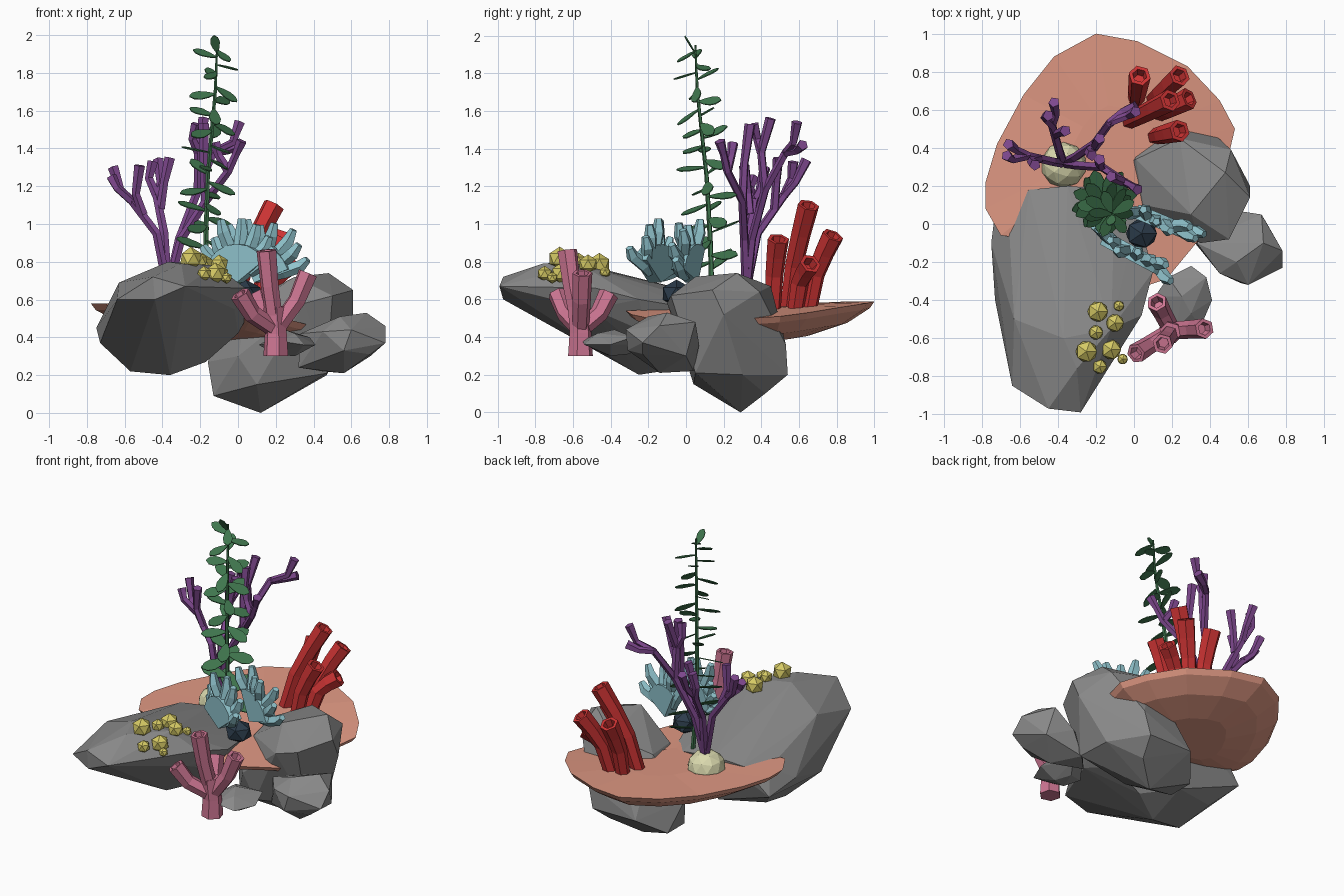
import bpy, bmesh, math, random
from mathutils import Vector, Matrix
from mathutils.bvhtree import BVHTree

random.seed(4)
cube = bpy.data.objects.get("Cube")
if cube:
    bpy.data.objects.remove(cube)


def material(name, *rgb):
    m = bpy.data.materials.new(name)
    m.use_nodes = True
    m.diffuse_color = (*rgb, 1)
    m.node_tree.nodes["Principled BSDF"].inputs["Base Color"].default_value = (*rgb, 1)
    return m


GRAY = material("stone gray", .25, .25, .25)
SALMON = material("salmon", .75, .32, .23)
RED = material("red", .6, .033, .033)
PURPLE = material("purple", .21, .065, .27)
GREEN = material("leaf green", .05, .18, .075)
TEAL = material("pale teal", .28, .55, .61)
YELLOW = material("yellow", .67, .59, .13)
PINK = material("pink", .61, .18, .29)
NAVY = material("navy", .025, .045, .07)
CREAM = material("cream", .7, .69, .42)


def finish(name, bm, mat):
    bmesh.ops.recalc_face_normals(bm, faces=bm.faces)
    mesh = bpy.data.meshes.new(name)
    bm.to_mesh(mesh)
    mesh.materials.append(mat)
    obj = bpy.data.objects.new(name, mesh)
    bpy.context.collection.objects.link(obj)


def hull(bm, points):
    verts = [bm.verts.new(p) for p in points]
    result = bmesh.ops.convex_hull(bm, input=verts)
    loose = {g for g in result["geom_interior"] + result["geom_unused"]
             if isinstance(g, bmesh.types.BMVert)}
    bmesh.ops.delete(bm, geom=[v for v in loose if not v.link_faces], context='VERTS')


def rock(name, points):
    bm = bmesh.new()
    hull(bm, points)
    finish(name, bm, GRAY)
    return bm


def bridge(bm, a, b):
    for i in range(len(a)):
        j = (i + 1) % len(a)
        bm.faces.new((a[i], a[j], b[j], b[i]))


def tube(bm, path, radii, sides=6, mouth=False):
    """Sweep a polygon along a path; a mouth leaves a hollow at the tip."""
    path = [Vector(p) for p in path]
    rings = []
    side = None

    def ring(centre, axis, radius):
        u = (side - axis * side.dot(axis)).normalized()
        v = axis.cross(u)
        angles = [math.tau * k / sides for k in range(sides)]
        return [bm.verts.new(centre + (u * math.cos(a) + v * math.sin(a)) * radius) for a in angles]

    for i, p in enumerate(path):
        axis = (path[min(i + 1, len(path) - 1)] - path[max(i - 1, 0)]).normalized()
        if side is None:
            side = axis.orthogonal()
        rings.append(ring(p, axis, radii[i]))
    if mouth:
        rings.append(ring(path[-1], axis, radii[-1] * .65))
        rings.append(ring(path[-1] - axis * .05, axis, radii[-1] * .5))
    for a, b in zip(rings, rings[1:]):
        bridge(bm, a, b)
    bm.faces.new(rings[0])
    bm.faces.new(rings[-1])


def ball(bm, centre, size, detail=1):
    m = Matrix.Translation(centre) @ Matrix.Diagonal((*size, 1))
    bmesh.ops.create_icosphere(bm, subdivisions=detail, radius=1, matrix=m)


# Boulders
main_rock = rock("large_boulder", [
    (-.3, -.76, .79), (-.37, -.6, .8), (-.12, -.55, .78), (.04, -.48, .66), (.1, -.25, .6),
    (.02, .05, .55), (-.1, .18, .56), (-.35, .2, .6), (-.55, .18, .58), (-.66, .05, .55),
    (-.75, -.1, .45), (-.73, -.4, .37), (-.63, -.5, .69), (-.64, -.85, .6), (-.44, -.97, .6),
    (-.28, -.99, .67), (-.45, -.97, .72), (-.36, -.25, .2), (-.57, -.25, .22), (-.17, -.15, .27),
    (-.3, .08, .25), (0, -.2, .42), (-.6, 0, .28), (-.02, -.5, .55), (-.72, .14, .4)])
rock("tall_boulder", [
    (-.16, .24, .27), (-.13, .2, .09), (-.13, .38, .09), (.12, .29, 0), (.28, .42, .1),
    (.47, .3, .2), (.47, .05, .21), (.1, .04, .15), (0, .54, .2), (.32, .54, .2),
    (.36, .53, .36), (.61, .2, .52), (.61, .14, .65), (.48, .27, .74), (.3, .05, .72),
    (.5, -.08, .62), (.35, -.1, .58), (.51, .39, .64), (.24, .45, .67), (.01, .34, .57),
    (.05, .1, .55), (0, .05, .3)])
rock("side_boulder", [
    (.78, -.14, .46), (.78, -.23, .37), (.67, .05, .48), (.68, -.1, .53), (.54, .07, .36),
    (.54, -.2, .51), (.6, -.32, .44), (.56, -.31, .33), (.45, -.26, .43), (.56, -.14, .21),
    (.32, -.1, .24), (.33, -.1, .42), (.45, .04, .22), (.7, 0, .3), (.7, -.23, .31)])
rock("small_boulder", [
    (.3, -.22, .36), (.38, -.28, .4), (.41, -.4, .36), (.35, -.54, .36), (.22, -.55, .38),
    (.11, -.38, .36), (.18, -.28, .4), (.25, -.38, .44), (.3, -.47, .42), (.3, -.4, .3),
    (.2, -.43, .31), (.25, -.3, .31)])

# Shelf coral: a flat top and a tapering underside from one rim
rim = [(.53, .5, .51), (.45, .65, .53), (.28, .83, .56), (.02, .96, .58), (-.2, 1, .59),
       (-.42, .88, .59), (-.58, .68, .58), (-.72, .42, .58), (-.78, .22, .58), (-.78, .08, .58),
       (-.7, -.06, .58), (-.4, -.1, .55), (.08, -.32, .54), (.17, -.29, .52), (.36, -.06, .47),
       (.46, .2, .49)]
bm = bmesh.new()
middle = Vector((-.1, .42, .57))


def shelf_ring(scale, drop):
    ring = [middle.lerp(Vector(p), scale) for p in rim]
    return [bm.verts.new((p.x, p.y, p.z - drop)) for p in ring]


rings = [shelf_ring(*s) for s in ((.35, 0), (.7, 0), (1, 0), (.96, .035), (.75, .11), (.4, .17))]
for a, b in zip(rings, rings[1:]):
    bridge(bm, a, b)
bm.faces.new(rings[0])
bm.faces.new(rings[-1])
finish("shelf_coral", bm, SALMON)

# Cream dome and dark knob
bm = bmesh.new()
ball(bm, (-.37, .31, .58), (.12, .12, .11), 2)
finish("dome_coral", bm, CREAM)
bm = bmesh.new()
ball(bm, (.04, -.05, .63), (.09, .085, .075))
finish("dark_knob", bm, NAVY)

# Red tube corals
bm = bmesh.new()
for base, tip in (((-.03, .54), (.19, .65, 1.1)), ((.1, .65), (.24, .78, .94)),
                  ((.13, .58), (.29, .66, .79)), ((.01, .65), (.03, .78, .94)),
                  ((.11, .46), (.24, .49, .92))):
    start, end = Vector((*base, .53)), Vector(tip)
    bend = start.lerp(end, .3)
    bend.z += .08
    upper = start.lerp(end, .65)
    upper.z += .05
    tube(bm, (start, bend, upper, end), (.043, .049, .054, .059), mouth=True)
finish("red_tubes", bm, RED)

# Purple branching coral
bm = bmesh.new()
root = (-.37, .32, .65)
for path in (
        (root, (-.43, .33, .95), (-.56, .36, 1.12), (-.62, .39, 1.18), (-.66, .42, 1.3)),
        (root, (-.39, .38, .95), (-.43, .52, 1.15), (-.41, .58, 1.22), (-.42, .64, 1.34)),
        (root, (-.31, .35, .92), (-.21, .42, 1.18), (-.13, .53, 1.38), (-.03, .57, 1.43),
         (.01, .59, 1.54)),
        (root, (-.3, .31, .92), (-.17, .3, 1.12), (-.05, .22, 1.28), (-.01, .2, 1.37),
         (.02, .18, 1.44)),
        ((-.5, .34, 1.05), (-.54, .33, 1.16), (-.52, .31, 1.31)),
        ((-.56, .36, 1.12), (-.64, .34, 1.19), (-.67, .36, 1.25)),
        ((-.41, .47, 1.08), (-.39, .48, 1.22), (-.36, .49, 1.35)),
        ((-.43, .52, 1.15), (-.47, .56, 1.24), (-.45, .57, 1.33)),
        ((-.21, .42, 1.18), (-.21, .4, 1.38), (-.18, .45, 1.56)),
        ((-.21, .4, 1.38), (-.24, .38, 1.45), (-.22, .36, 1.53)),
        ((-.13, .53, 1.38), (-.06, .59, 1.39), (.01, .62, 1.42)),
        ((-.17, .3, 1.12), (-.18, .31, 1.32), (-.18, .34, 1.53)),
        ((-.05, .22, 1.28), (-.1, .24, 1.36), (-.12, .25, 1.43))):
    n = len(path)
    radii = [.025 - .006 * i / n for i in range(n - 1)] + [.03]
    tube(bm, path, radii, 5)
finish("branching_coral", bm, PURPLE)

# Pink coral
bm = bmesh.new()
tube(bm, ((.2, -.56, .3), (.2, -.56, .42), (.19, -.57, .56)), (.068, .06, .057))
for tip in ((.01, -.68, .63), (.15, -.63, .86), (.37, -.55, .74), (.12, -.41, .63)):
    start, end = Vector((.2, -.56, .44)), Vector(tip)
    elbow = start.lerp(end, .65)
    elbow.z -= .04
    tube(bm, (start, elbow, end), (.046, .049, .054), mouth=True)
finish("pink_coral", bm, PINK)


# Teal finger fans: a thick web with stubby fingers along its edge
def fan(name, base, direction, first, last, count, length):
    bm = bmesh.new()
    base, along = Vector(base), Vector(direction).normalized()
    across = along.cross(Vector((0, 0, 1))) * .038
    web = [base + across, base - across]
    for i in range(count):
        a = math.radians(first + (last - first) * i / (count - 1))
        d = along * math.sin(a) + Vector((0, 0, 1)) * math.cos(a)
        reach = length * random.uniform(.85, 1.08)
        wobble = across * random.uniform(-1, 1)
        web += [base + d * length * .66 + s * across for s in (-1, 1)]
        tube(bm, (base + d * .08, base + d * reach * .55, base + d * reach * .85 + wobble,
                  base + d * reach + wobble + Vector((0, 0, .02))),
             (.022, .036, .035, .021), 5)
    hull(bm, web)
    finish(name, bm, TEAL)


fan("front_finger_fan", (.01, -.165, .69), (.88, -.47, 0), -72, 54, 8, .31)
fan("rear_finger_fan", (.1, .03, .69), (.92, -.38, 0), -28, 70, 7, .31)

# Yellow polyps resting on the large boulder
tree = BVHTree.FromBMesh(main_rock)
bm = bmesh.new()
for x, y, r in ((-.19, -.46, .06), (-.08, -.43, .031), (-.1, -.52, .052), (-.2, -.57, .042),
                (-.25, -.67, .063), (-.12, -.66, .058), (-.06, -.71, .031), (-.18, -.75, .042)):
    hit = tree.ray_cast(Vector((x, y, 2)), Vector((0, 0, -1)))[0]
    z = hit.z if hit else .7
    ball(bm, (x, y, z + r * .45), (r, r, r))
finish("yellow_polyps", bm, YELLOW)

# Tall leafy plant
stem = [Vector(p) for p in ((-.15, .14, .55), (-.17, .13, .9), (-.16, .11, 1.25),
                            (-.12, .06, 1.7), (-.11, .05, 1.95))]
bm = bmesh.new()
tube(bm, stem, (.015, .014, .012, .009, .005), 5)
finish("plant_stem", bm, GREEN)


def stem_point(z):
    for a, b in zip(stem, stem[1:]):
        if z <= b.z:
            return a.lerp(b, (z - a.z) / (b.z - a.z))
    return stem[-1]


def leaf(bm, spot, turn, normal, length):
    """A thin pointed blade lying in the plane of the given normal."""
    heading = Vector((math.cos(turn), math.sin(turn), 0))
    across = normal.cross(heading).normalized()
    heading = across.cross(normal).normalized()
    outline = [(0, .03), (.3, .16), (.6, .23), (.85, .18), (1, .03)]
    edge = outline + [(x, -y) for x, y in reversed(outline)]
    layers = [[bm.verts.new(spot + (heading * x + across * y) * length + normal * h)
               for x, y in edge] for h in (-.003, .003)]
    bridge(bm, *layers)
    for layer in layers:
        bm.faces.new(layer)


bm = bmesh.new()
count = 32
for i in range(count):
    t = i / (count - 1)
    tilt = Vector([random.uniform(-.25, .25) for axis in range(3)])
    normal = (Vector((.3, -.35, .85)) + tilt).normalized()
    leaf(bm, stem_point(.72 + 1.2 * t), i * 2.4, normal, .18 - .05 * t)
leaf(bm, stem[-1] - Vector((0, 0, .045)), -1.57, Vector((.1, -.85, -.5)).normalized(), .11)
finish("plant_leaves", bm, GREEN)
